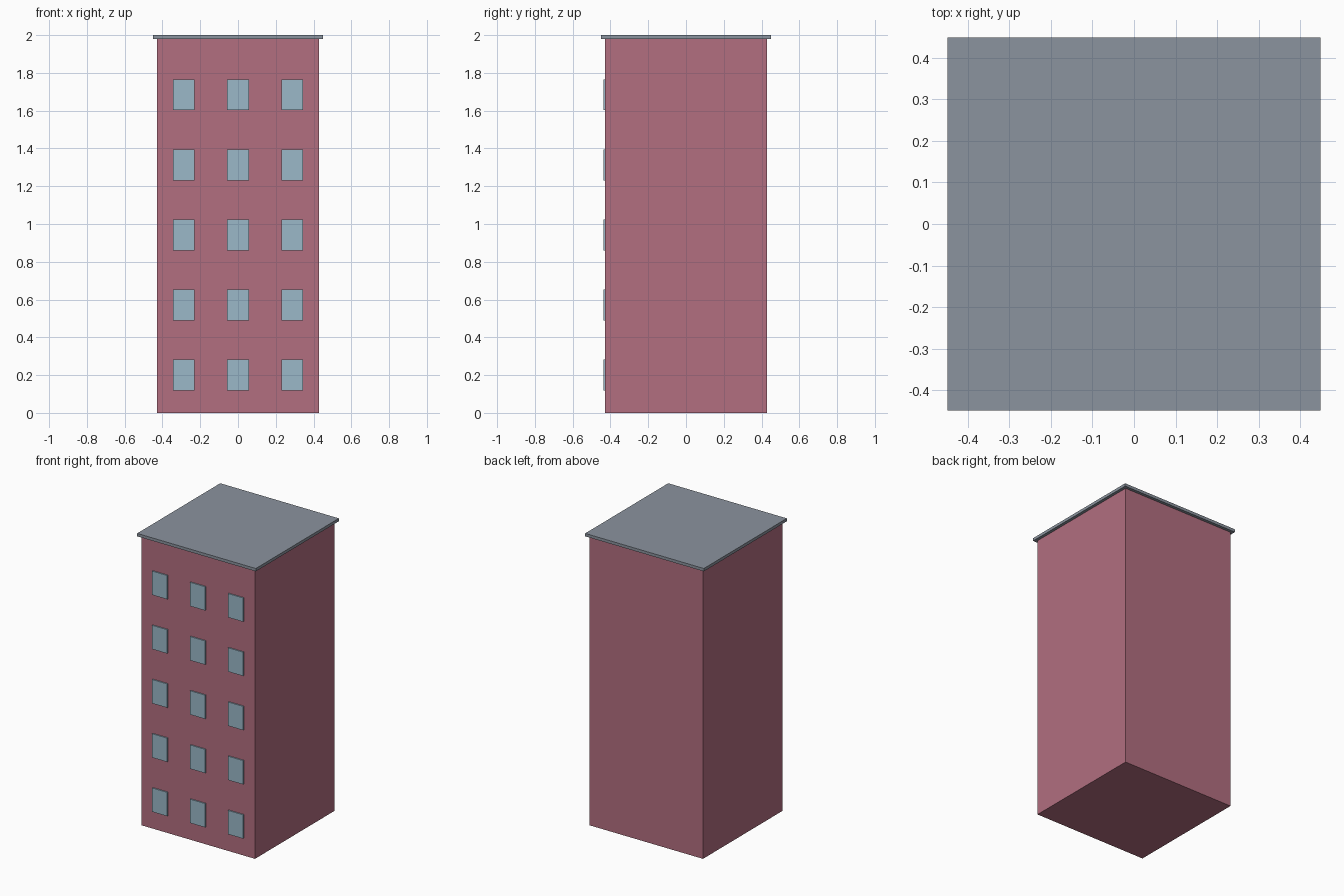
import bpy

cube = bpy.data.objects.get("Cube")
if cube:
    bpy.data.objects.remove(cube, do_unlink=True)


def make_material(name, rgb):
    mat = bpy.data.materials.new(name)
    mat.use_nodes = True
    color = (*rgb, 1.0)
    mat.diffuse_color = color
    mat.node_tree.nodes["Principled BSDF"].inputs["Base Color"].default_value = color
    return mat


def box(name, low, high, mat):
    """Axis-aligned box between two corners."""
    center = [(a + b) / 2 for a, b in zip(low, high)]
    bpy.ops.mesh.primitive_cube_add(size=1, location=center)
    obj = bpy.context.object
    obj.name = name
    obj.scale = [b - a for a, b in zip(low, high)]
    bpy.ops.object.transform_apply(location=False, rotation=False, scale=True)
    obj.data.materials.append(mat)
    return obj


wall = make_material("rose wall", (0.445, 0.156, 0.216))
slate = make_material("slate roof", (0.258, 0.292, 0.342))
glass = make_material("pale blue glass", (0.328, 0.479, 0.578))

HALF = 0.429        # half width of the tower
EAVE = 0.449        # half width of the roof slab
WALL_TOP = 1.98

# Tower and flat overhanging roof
box("building_walls", (-HALF, -HALF, 0), (HALF, HALF, WALL_TOP), wall)
box("roof_slab", (-EAVE, -EAVE, WALL_TOP), (EAVE, EAVE, 2.0), slate)

# Front windows: five floors of three thin panes
WIN_W, WIN_H, DEPTH = 0.114, 0.163, 0.008
for floor in range(5):
    z = 0.2 + floor * 0.371
    for column, side in enumerate(("right", "middle", "left")):
        x = (column - 1) * 0.287
        box(f"window_floor_{floor + 1}_{side}",
            (x - WIN_W / 2, -HALF - DEPTH, z - WIN_H / 2),
            (x + WIN_W / 2, -HALF, z + WIN_H / 2), glass)
